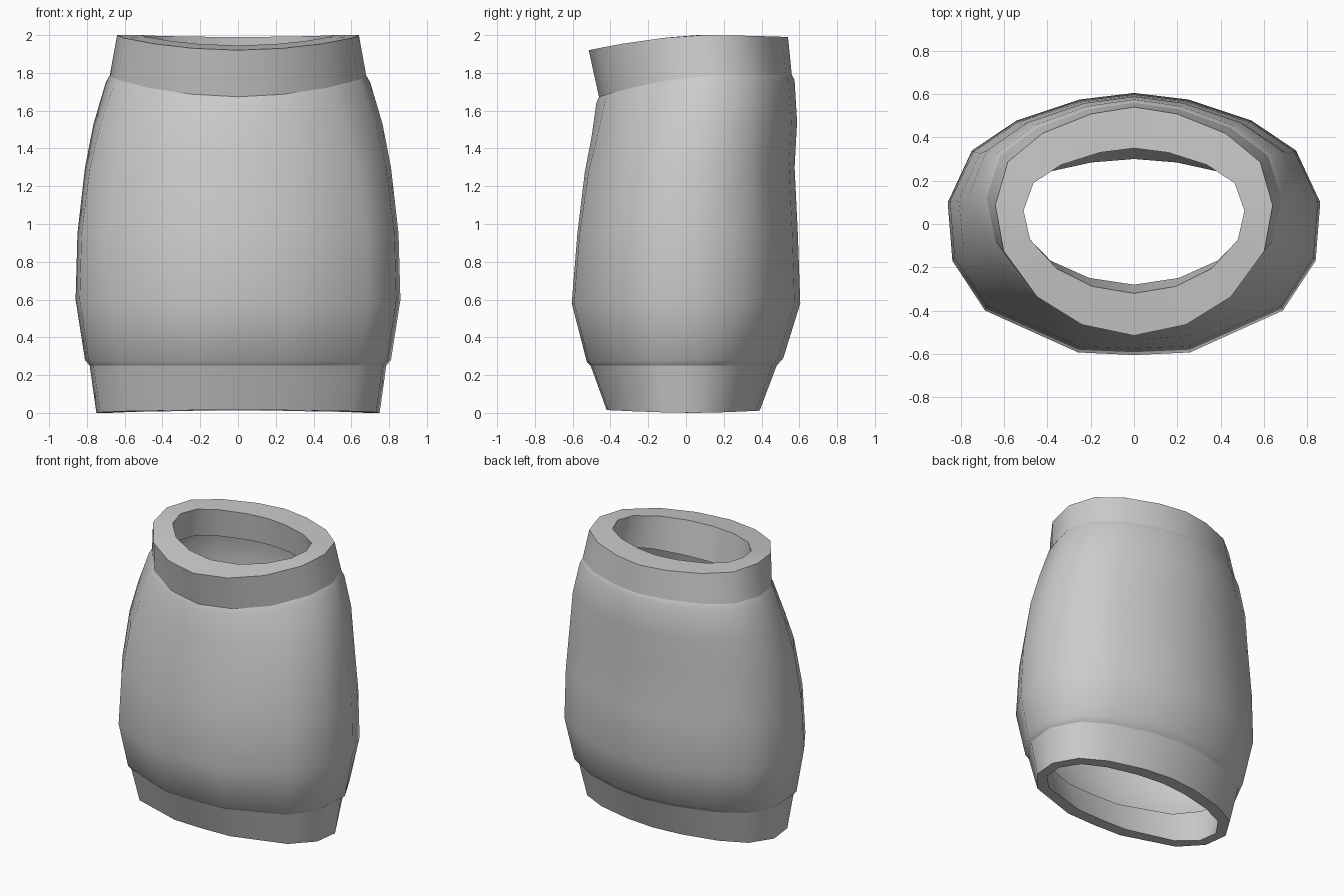
import bpy, bmesh, math

if "Cube" in bpy.data.objects:
    bpy.data.objects.remove(bpy.data.objects["Cube"])

# Half outline of the garment, front centre to back centre: (x, y) in -1..1
HIP = [(0, -1), (.30, -.98), (.80, -.66), (.975, -.28), (1, .165),
       (.87, .56), (.63, .79), (.29, .95), (0, 1)]
WAIST = [(0, -1), (.375, -.905), (.70, -.66), (.94, -.26), (1, .14),
         (.91, .52), (.66, .77), (.31, .94), (0, 1)]

fabric = bpy.data.materials.new("grey_fabric")
fabric.diffuse_color = (0.6, 0.6, 0.6, 1)
fabric.use_nodes = True
fabric.node_tree.nodes["Principled BSDF"].inputs["Base Color"].default_value = fabric.diffuse_color


def ring(width, front, back, z_front, z_side, z_back, hip):
    """One loop: half width, front y, back y, heights, share of the hip outline."""
    half = []
    for (wx, wy), (hx, hy) in zip(WAIST, HIP):
        x, v = wx + (hx - wx) * hip, wy + (hy - wy) * hip
        y = (front + back) / 2 + v * (back - front) / 2
        t = (v - 0.15) / (1.15 if v < 0.15 else 0.85)
        z = z_side + ((z_front if t < 0 else z_back) - z_side) * abs(t) ** 1.6
        half.append((x * width, y, z))
    return half + [(-x, y, z) for x, y, z in half[-2:0:-1]]


def loft(name, rings, closed=False):
    """Skin a list of loops; closed joins the last loop to the first."""
    bm = bmesh.new()
    loops = [[bm.verts.new(p) for p in ring(*r)] for r in rings]
    pairs = list(zip(loops, loops[1:])) + ([(loops[-1], loops[0])] if closed else [])
    for a, b in pairs:
        for i in range(len(a)):
            j = (i + 1) % len(a)
            bm.faces.new((a[i], a[j], b[j], b[i]))
    mesh = bpy.data.meshes.new(name)
    bm.to_mesh(mesh)
    bm.free()
    mesh.materials.append(fabric)
    obj = bpy.data.objects.new(name, mesh)
    bpy.context.collection.objects.link(obj)
    bpy.ops.object.select_all(action='DESELECT')
    obj.select_set(True)
    bpy.context.view_layer.objects.active = obj
    bpy.ops.object.shade_smooth_by_angle(angle=math.radians(42))
    return obj


# Main panel, from hem to waist, tucked under both bands
loft("skirt_body", [
    (.785, -.505, .48, .25, .25, .25, 1),
    (.81, -.525, .515, .27, .28, .29, 1),
    (.86, -.605, .605, .58, .60, .58, 1),
    (.85, -.575, .592, .95, .95, .95, 1),
    (.81, -.535, .575, 1.28, 1.30, 1.30, .8),
    (.765, -.50, .588, 1.46, 1.53, 1.54, .5),
    (.70, -.475, .575, 1.64, 1.75, 1.76, .1),
    (.68, -.46, .56, 1.675, 1.785, 1.79, 0),
])

# Thick waistband: outer wall, top rim, inner wall
loft("waistband", [
    (.68, -.46, .56, 1.67, 1.78, 1.79, 0),
    (.64, -.515, .54, 1.92, 2.0, 1.99, 0),
    (.51, -.32, .35, 1.945, 2.0, 1.99, 0),
    (.55, -.28, .37, 1.70, 1.78, 1.79, 0),
], closed=True)

# Hem band, tapering inwards towards the bottom
loft("hem_band", [
    (.75, -.42, .39, .015, 0, .012, 1),
    (.785, -.505, .48, .25, .25, .25, 1),
    (.715, -.425, .39, .25, .25, .25, 1),
    (.68, -.335, .30, .015, 0, .012, 1),
], closed=True)
